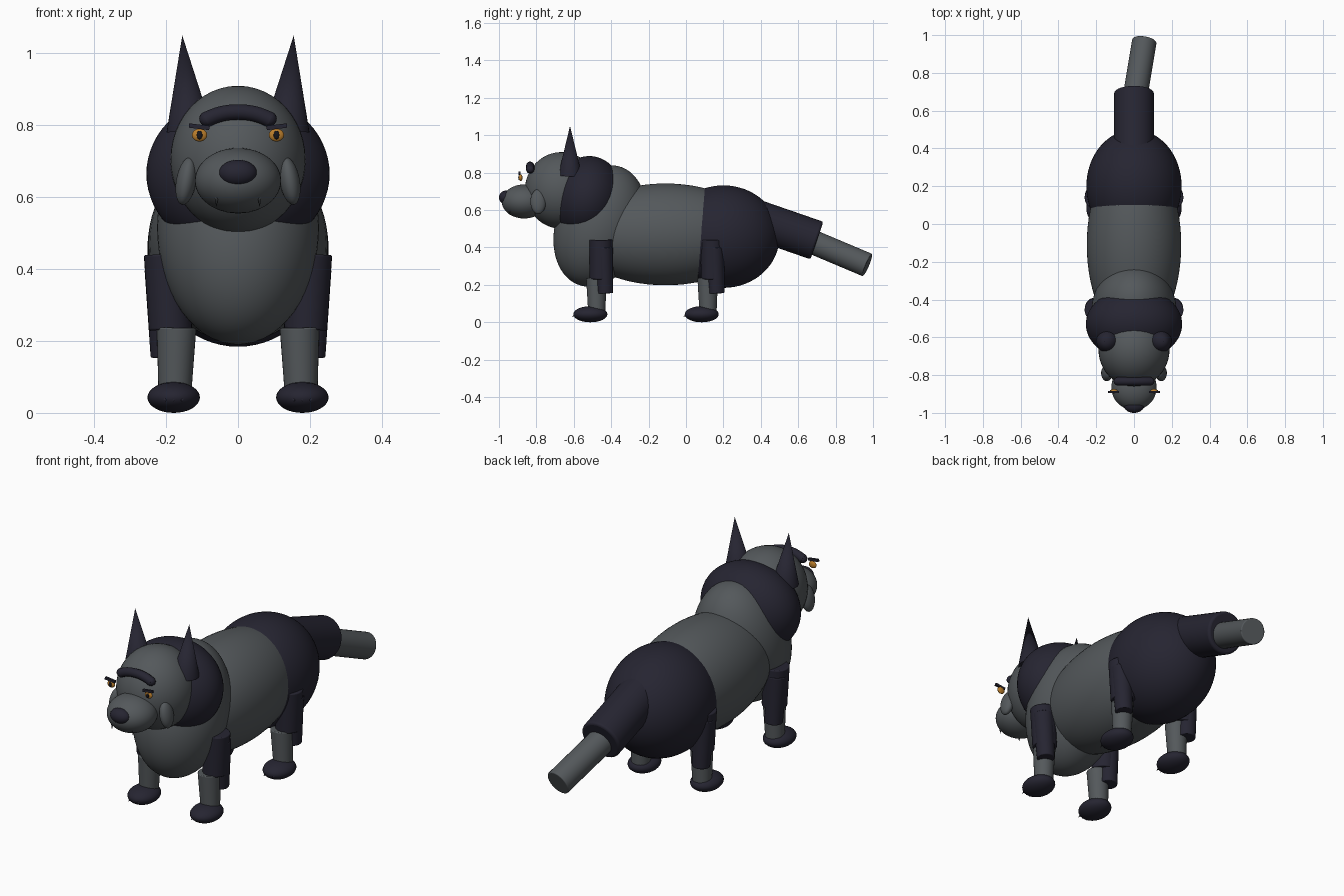
import bpy, math
from mathutils import Vector

if "Cube" in bpy.data.objects:
    bpy.data.objects.remove(bpy.data.objects["Cube"])


def material(name, rgb):
    m = bpy.data.materials.new(name)
    m.diffuse_color = (*rgb, 1)
    m.use_nodes = True
    m.node_tree.nodes["Principled BSDF"].inputs["Base Color"].default_value = m.diffuse_color
    return m


GREY = material("slate grey fur", (0.088, 0.098, 0.105))
DARK = material("dark navy fur", (0.019, 0.018, 0.031))
AMBER = material("amber", (0.50, 0.21, 0.025))
BLACK = material("black pupil", (0.008, 0.008, 0.012))


def finish(name, mat):
    ob = bpy.context.object
    ob.name = name
    ob.data.materials.append(mat)
    bpy.ops.object.shade_smooth_by_angle(angle=math.radians(40))
    return ob


def ball(name, loc, radii, mat, rot=(0, 0, 0), seg=48):
    bpy.ops.mesh.primitive_uv_sphere_add(
        segments=seg, ring_count=seg // 2, location=loc,
        rotation=[math.radians(a) for a in rot])
    bpy.context.object.scale = radii
    return finish(name, mat)


def tube(name, a, b, r1, r2, mat, bevel=0.0, seg=32):
    """Round bar or cone from point a to point b."""
    a, b = Vector(a), Vector(b)
    d = b - a
    bpy.ops.mesh.primitive_cone_add(
        vertices=seg, radius1=r1, radius2=r2, depth=d.length,
        location=(a + b) / 2, rotation=d.to_track_quat('Z', 'Y').to_euler())
    ob = finish(name, mat)
    if bevel:
        m = ob.modifiers.new("soft rim", 'BEVEL')
        m.width, m.segments, m.limit_method = bevel, 3, 'ANGLE'
        m.angle_limit = math.radians(50)
    return ob


# Body masses
ball("chest", (0, -0.46, 0.515), (0.225, 0.235, 0.335), GREY, (-20, 0, 0), 64)
ball("torso", (0, -0.11, 0.47), (0.25, 0.50, 0.272), GREY, seg=64)
ball("hindquarters", (0, 0.20, 0.458), (0.252, 0.30, 0.274), DARK, seg=64)
ball("neck_mane", (0, -0.53, 0.665), (0.255, 0.19, 0.225), DARK, (-12, 0, 0), 64)

# Tail
tube("tail_base", (0, 0.33, 0.565), (0, 0.70, 0.437), 0.106, 0.106, DARK, 0.012)
tube("tail_tip", (0, 0.64, 0.445), (0.055, 0.97, 0.306), 0.065, 0.065, GREY, 0.005)

# Head, muzzle and nose
ball("head", (0, -0.665, 0.705), (0.188, 0.197, 0.205), GREY)
ball("muzzle", (0, -0.865, 0.646), (0.12, 0.12, 0.091), GREY)
ball("nose", (0, -0.962, 0.667), (0.053, 0.038, 0.037), DARK)

# Forehead mark: thick arch
curve = bpy.data.curves.new("forehead_mark", 'CURVE')
curve.dimensions = '3D'
curve.bevel_depth, curve.bevel_resolution = 0.022, 5
curve.use_fill_caps = True
sp = curve.splines.new('POLY')
sp.points.add(16)
for i, p in enumerate(sp.points):
    t = i / 8 - 1
    p.co = (0.09 * t, -0.833, 0.837 - 0.022 * abs(t) ** 2.2, 1)
mark = bpy.data.objects.new("forehead_mark", curve)
bpy.context.collection.objects.link(mark)
bpy.ops.object.select_all(action='DESELECT')
mark.select_set(True)
bpy.context.view_layer.objects.active = mark
bpy.ops.object.convert(target='MESH')
finish("forehead_mark", DARK)
for s in (-1, 1):
    ball("forehead_mark_end", (s * 0.087, -0.833, 0.818), (0.021, 0.021, 0.021), DARK, seg=16)

for s, side in ((-1, "right"), (1, "left")):
    # Face details
    tube(f"ear_{side}", (s * 0.135, -0.62, 0.785), (s * 0.155, -0.62, 1.05),
         0.064, 0, DARK)
    ball(f"cheek_{side}", (s * 0.144, -0.79, 0.645), (0.028, 0.042, 0.067), GREY,
         (0, -s * 10, 0), 32)
    ball(f"eye_{side}", (s * 0.107, -0.884, 0.773), (0.021, 0.010, 0.018), AMBER, seg=24)
    ball(f"pupil_{side}", (s * 0.107, -0.893, 0.773), (0.008, 0.004, 0.012), BLACK, seg=16)
    bpy.ops.mesh.primitive_cube_add(
        size=1, location=(s * 0.108, -0.89, 0.796),
        rotation=(0, -s * math.radians(7), 0))
    bpy.context.object.scale = (0.057, 0.012, 0.012)
    finish(f"brow_{side}", DARK)
    tube(f"fang_{side}", (s * 0.06, -0.942, 0.612), (s * 0.06, -0.946, 0.572),
         0.008, 0, GREY, seg=12)

    # Legs
    for y, pair in ((-0.455, "front"), (0.14, "hind")):
        n = f"{pair}_{side}"
        tube(f"upper_leg_{n}", (s * 0.188, y, 0.232), (s * 0.199, y, 0.442),
             0.060, 0.063, DARK, 0.005)
        tube(f"elbow_{n}", (s * 0.200, y + 0.023, 0.155), (s * 0.208, y + 0.012, 0.40),
             0.043, 0.052, DARK, 0.004)
        tube(f"lower_leg_{n}", (s * 0.176, y - 0.022, 0.04), (s * 0.171, y - 0.024, 0.237),
             0.045, 0.055, GREY, 0.004)
        ball(f"paw_{n}", (s * 0.179, y - 0.056, 0.043), (0.073, 0.091, 0.043), DARK, seg=32)
        for k in (-1, 0, 1):
            cx = s * 0.179 + k * 0.024
            tube(f"claw_{n}", (cx, y - 0.125, 0.04), (cx, y - 0.155, 0.032),
                 0.008, 0, DARK, seg=10)
